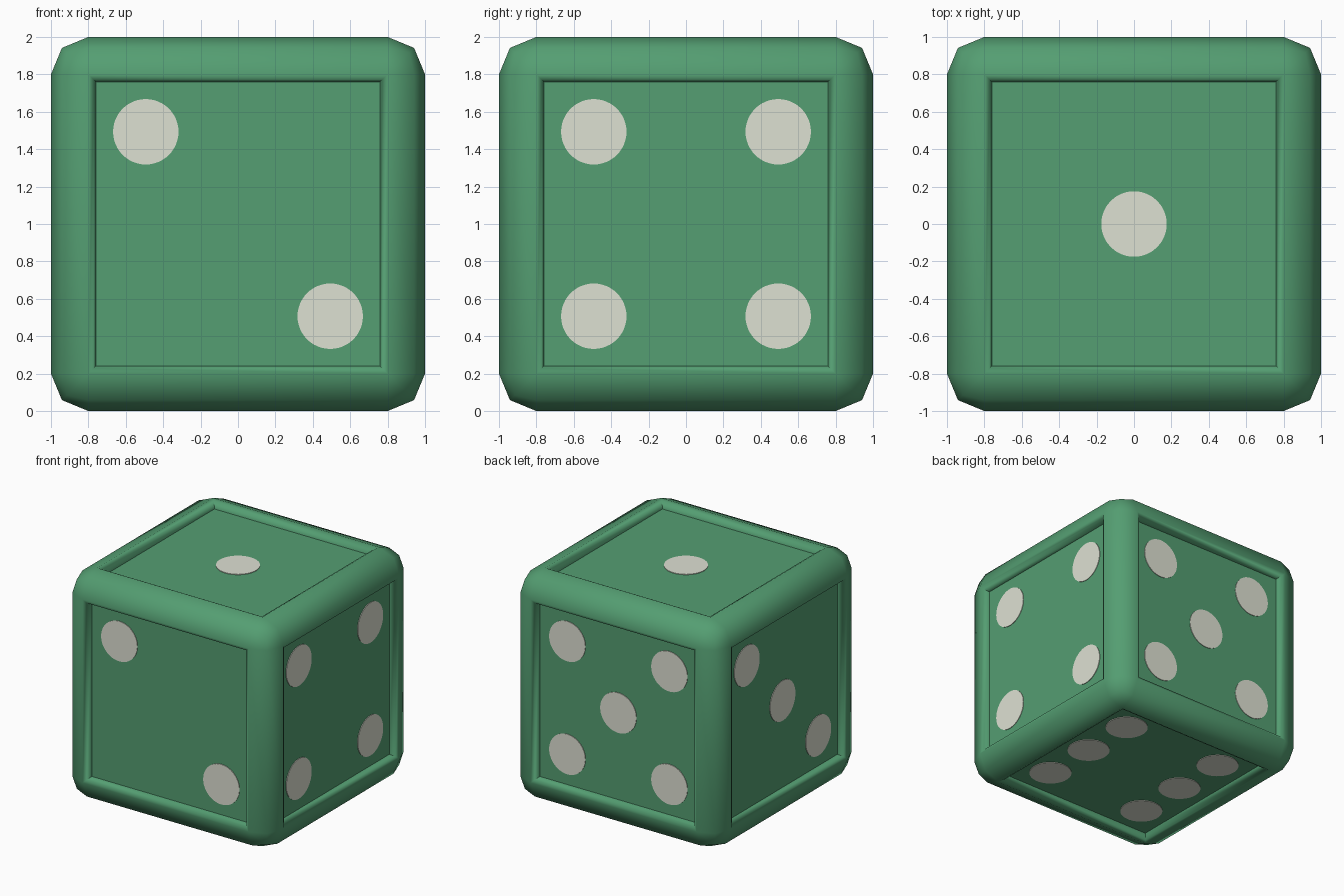
import bpy, bmesh, math
from mathutils import Vector, Matrix

if "Cube" in bpy.data.objects:
    bpy.data.objects.remove(bpy.data.objects["Cube"])


def material(name, rgb):
    m = bpy.data.materials.new(name)
    m.diffuse_color = (*rgb, 1)
    m.use_nodes = True
    m.node_tree.nodes["Principled BSDF"].inputs["Base Color"].default_value = m.diffuse_color
    return m


green = material("green", (0.089, 0.342, 0.168))
cream = material("cream", (0.73, 0.75, 0.65))
PANEL = 0.93   # distance of the sunken panels from the centre
CENTRE = Vector((0, 0, 1))


def make_object(name, bm, mat):
    mesh = bpy.data.meshes.new(name)
    bm.to_mesh(mesh)
    bm.free()
    mesh.materials.append(mat)
    ob = bpy.data.objects.new(name, mesh)
    bpy.context.collection.objects.link(ob)
    return ob


# Body: cube with rounded edges, then each flat face is stepped inwards
bm = bmesh.new()
bmesh.ops.create_cube(bm, size=2)
bmesh.ops.bevel(bm, geom=bm.edges[:], offset=0.2, segments=2, profile=0.5,
                affect='EDGES', clamp_overlap=False)
bm.normal_update()
flats = [f for f in bm.faces if max(abs(c) for c in f.normal) > 0.999]
for f in flats:
    n = f.normal.copy()
    for half, depth in ((0.772, 0.985), (0.76, PANEL)):
        f = bmesh.ops.extrude_discrete_faces(bm, faces=[f])["faces"][0]
        for v in f.verts:
            for i in range(3):
                if abs(n[i]) > 0.5:
                    v.co[i] = math.copysign(depth, n[i])
                else:
                    v.co[i] = math.copysign(half, v.co[i])
bmesh.ops.translate(bm, verts=bm.verts[:], vec=CENTRE)
bmesh.ops.recalc_face_normals(bm, faces=bm.faces[:])
body = make_object("body", bm, green)
bpy.context.view_layer.objects.active = body
body.select_set(True)
bpy.ops.object.shade_smooth_by_angle(angle=math.radians(60))

# Pips: thin discs; each face has outward, right and up directions
X, Y, Z = Vector((1, 0, 0)), Vector((0, 1, 0)), Vector((0, 0, 1))
diag = [(-1, 1), (1, -1)]
four = diag + [(1, 1), (-1, -1)]
faces = {
    "top_pips": (Z, X, Y, [(0, 0)]),
    "front_pips": (-Y, X, Z, diag),
    "left_pips": (-X, -Y, Z, diag + [(0, 0)]),
    "right_pips": (X, Y, Z, four),
    "back_pips": (Y, -X, Z, four + [(0, 0)]),
    "bottom_pips": (-Z, X, -Y, four + [(1, 0), (-1, 0)]),
}
for name, (out, right, up, spots) in faces.items():
    bm = bmesh.new()
    rot = Matrix((right, up, out)).transposed().to_4x4()
    for u, v in spots:
        pos = CENTRE + out * (PANEL + 0.001) + (right * u + up * v) * 0.493
        bmesh.ops.create_cone(bm, cap_ends=True, segments=48, radius1=0.175,
                              radius2=0.175, depth=0.008,
                              matrix=Matrix.Translation(pos) @ rot)
    make_object(name, bm, cream)
